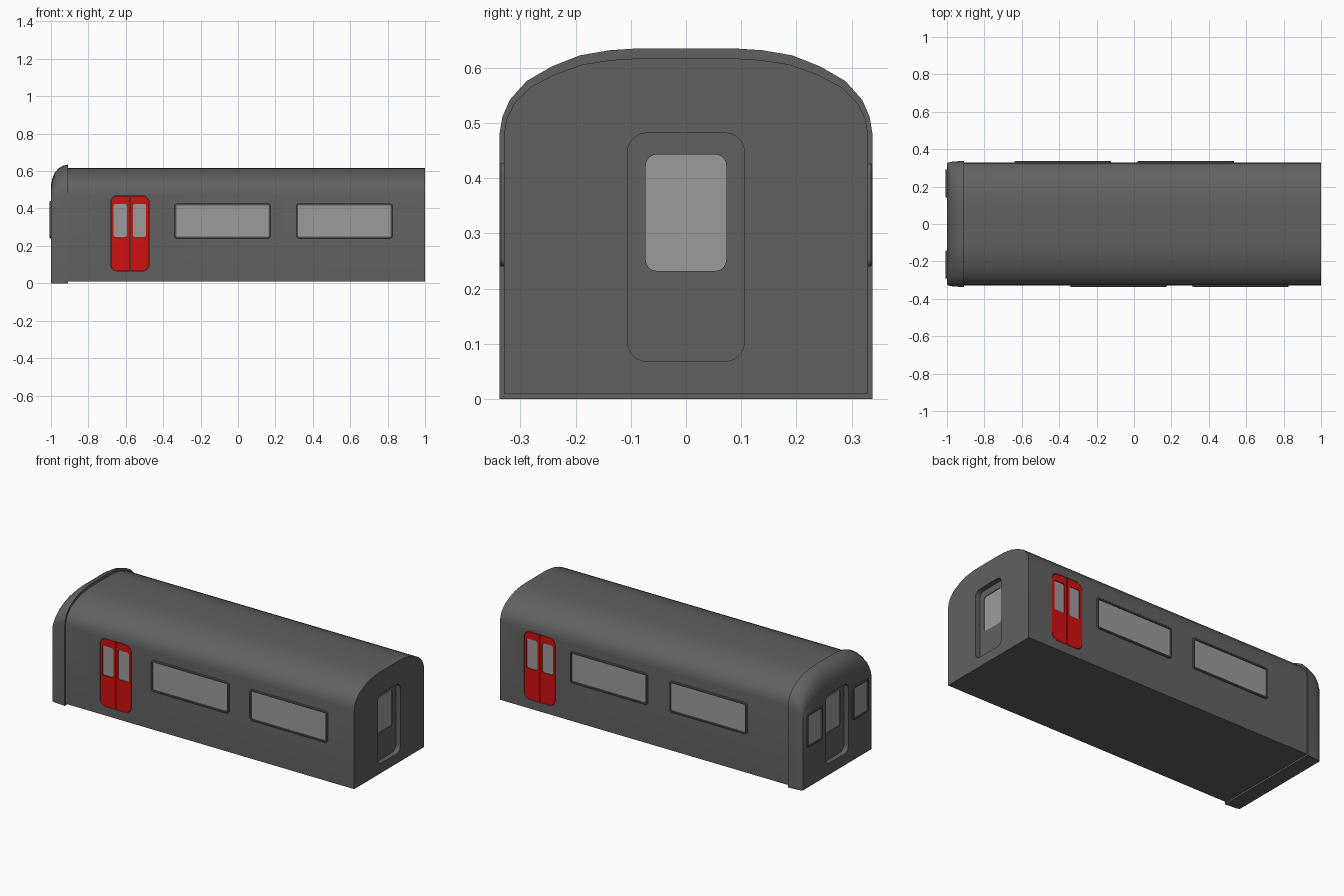
import bpy, bmesh, math

if "Cube" in bpy.data.objects:
    bpy.data.objects.remove(bpy.data.objects["Cube"])


def material(name, rgb):
    m = bpy.data.materials.new(name)
    m.diffuse_color = (*rgb, 1)
    m.use_nodes = True
    m.node_tree.nodes["Principled BSDF"].inputs["Base Color"].default_value = m.diffuse_color
    return m


DARK = material("dark_grey", (0.12, 0.12, 0.12))
GLASS = material("glass_grey", (0.33, 0.33, 0.33))
RED = material("red", (0.65, 0.005, 0.005))

# Wall mappings: (along, up, outward) -> world
WALLS = {
    "front": lambda u, v, d: (u, -0.33 - d, v),
    "back": lambda u, v, d: (u, 0.33 + d, v),
    "plain_end": lambda u, v, d: (1 + d, u, v),
    "cab_end": lambda u, v, d: (-1 - d, u, v),
}


def loft(name, loops, mat, cap=True):
    """Skin a list of equal-length vertex loops; close on itself if not capped."""
    bm = bmesh.new()
    rows = [[bm.verts.new(p) for p in loop] for loop in loops]
    n = len(rows[0])
    pairs = list(zip(rows, rows[1:] + ([] if cap else rows[:1])))
    for a, b in pairs:
        for i in range(n):
            j = (i + 1) % n
            bm.faces.new((a[i], a[j], b[j], b[i]))
    if cap:
        bm.faces.new(rows[0])
        bm.faces.new(rows[-1])
    bmesh.ops.recalc_face_normals(bm, faces=bm.faces)
    me = bpy.data.meshes.new(name)
    bm.to_mesh(me)
    bm.free()
    me.materials.append(mat)
    ob = bpy.data.objects.new(name, me)
    bpy.context.collection.objects.link(ob)
    return ob


def activate(ob):
    bpy.ops.object.select_all(action='DESELECT')
    ob.select_set(True)
    bpy.context.view_layer.objects.active = ob


def smooth(ob):
    activate(ob)
    bpy.ops.object.shade_smooth_by_angle(angle=math.radians(32))


def rounded(rect, radii, inset=0, seg=5):
    """Rounded rectangle; radii run top right, top left, bottom left, bottom right."""
    u0, u1, v0, v1 = rect
    u0, u1, v0, v1 = u0 + inset, u1 - inset, v0 + inset, v1 - inset
    if not isinstance(radii, tuple):
        radii = (radii,) * 4
    pts = []
    corners = ((u1, v1, -1, -1), (u0, v1, 1, -1), (u0, v0, 1, 1), (u1, v0, -1, 1))
    for k, (u, v, su, sv) in enumerate(corners):
        r = max(radii[k] - inset, 0.002)
        for s in range(seg + 1):
            a = math.pi / 2 * (k + s / seg)
            pts.append((u + su * r + r * math.cos(a), v + sv * r + r * math.sin(a)))
    return pts


def place(wall, pts, d):
    return [WALLS[wall](u, v, d) for u, v in pts]


def plate(name, wall, pts, d0, d1, mat):
    return loft(name, [place(wall, pts, d0), place(wall, pts, d1)], mat)


def ring(name, wall, outer, inner, d0, d1, mat):
    return loft(name, [place(wall, outer, d0), place(wall, outer, d1),
                       place(wall, inner, d1), place(wall, inner, d0)], mat, cap=False)


def cut(target, wall, pts, depth):
    cutter = plate("cutter", wall, pts, -depth, 0.05, DARK)
    cutter.hide_render = True
    mod = target.modifiers.new("recess", 'BOOLEAN')
    mod.object, mod.operation, mod.solver = cutter, 'DIFFERENCE', 'EXACT'
    activate(target)
    bpy.ops.object.modifier_apply(modifier=mod.name)
    bpy.data.objects.remove(cutter)


# Arched cross-section: fraction of half width, fraction of rise above the eaves
ARCH = [(1, 0), (0.985, 0.2), (0.945, 0.4), (0.855, 0.62),
        (0.72, 0.79), (0.57, 0.92), (0.41, 0.98), (0.27, 1)]


def section(x, w, base, eave, top):
    half = [(w, base)] + [(w * a, eave + (top - eave) * b) for a, b in ARCH]
    return [(x, y, z) for y, z in half] + [(x, -y, z) for y, z in reversed(half)]


# Carriage body and rounded cab end
body = loft("carriage_body", [section(x, 0.33, 0.01, 0.48, 0.617) for x in (-0.92, 1)], DARK)
cab = loft("cab_end", [section(x, w, 0, e, t) for x, w, e, t in (
    (-0.91, 0.338, 0.48, 0.635), (-0.935, 0.336, 0.477, 0.629),
    (-0.96, 0.334, 0.47, 0.614), (-0.98, 0.332, 0.462, 0.592),
    (-0.992, 0.329, 0.452, 0.562), (-1, 0.325, 0.44, 0.525))], DARK)

# Recessed end doors with a window
for target, wall in ((body, "plain_end"), (cab, "cab_end")):
    cut(target, wall, rounded((-0.106, 0.106, 0.068, 0.482), 0.035), 0.03)
    pane = rounded((-0.073, 0.073, 0.232, 0.443), 0.02)
    cut(target, wall, pane, 0.04)
    plate(wall + "_door_glass", wall, pane, -0.042, -0.034, GLASS)


# Framed window: raised bevelled rim and a pane sunk inside it
def window(name, wall, rect):
    o, mid, i = (rounded(rect, 0.015, k) for k in (0, 0.003, 0.01))
    loft(name + "_frame", [place(wall, o, -0.005), place(wall, o, 0.005),
                           place(wall, mid, 0.008), place(wall, i, 0.008),
                           place(wall, i, -0.005)], DARK, cap=False)
    plate(name + "_glass", wall, i, -0.004, 0.001, GLASS)


for s in (-1, 1):
    y0, y1 = sorted((s * 0.142, s * 0.292))
    window("cab_window", "cab_end", (y0, y1, 0.24, 0.44))
for wall, spans in (("front", ((-0.34, 0.174), (0.312, 0.826))),
                    ("back", ((-0.638, -0.124), (0.02, 0.534)))):
    for a, b in spans:
        window(wall + "_window", wall, (a, b, 0.24, 0.427))

# Red double doors set into each side
for wall, c in (("front", -0.578), ("back", 0.737)):
    cut(body, wall, rounded((c - 0.104, c + 0.104, 0.063, 0.47), 0.04), 0.012)
    for s in (-1, 1):
        a, b = sorted((c + s * 0.002, c + s * 0.102))
        r, q = 0.038, 0.003
        radii = (r, q, q, r) if s > 0 else (q, r, r, q)
        outer = rounded((a, b, 0.065, 0.468), radii)
        g0, g1 = sorted((c + s * 0.016, c + s * 0.087))
        hole = rounded((g0, g1, 0.248, 0.425), 0.012)
        ring(wall + "_door_leaf", wall, outer, hole, -0.014, 0.0, RED)
        plate(wall + "_door_glass", wall, hole, -0.014, -0.005, GLASS)

for ob in list(bpy.context.scene.objects):
    smooth(ob)
